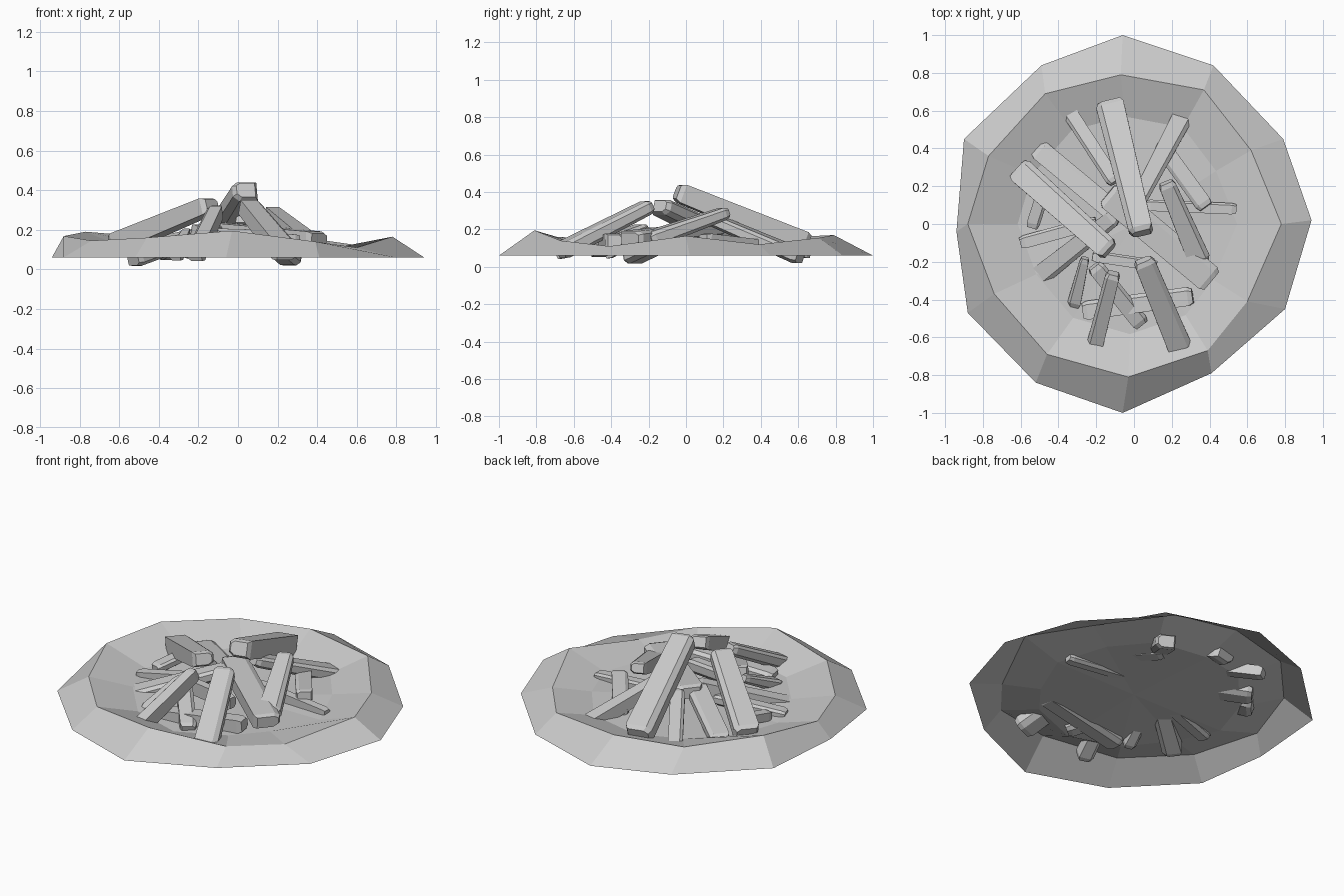
import bpy, bmesh
from mathutils import Vector


def make_object(name, bm):
    bmesh.ops.recalc_face_normals(bm, faces=bm.faces)
    me = bpy.data.meshes.new(name)
    bm.to_mesh(me)
    bm.free()
    ob = bpy.data.objects.new(name, me)
    bpy.context.collection.objects.link(ob)
    return ob


# Earth pit: irregular twelve-sided bank with a raised crest and sunken floor
outer = [(-.06, 1.0), (.42, .84), (.79, .45), (.94, .02), (.80, -.45), (.41, -.79),
         (-.06, -1.0), (-.52, -.84), (-.88, -.47), (-.94, -.04), (-.90, .45), (-.49, .84)]
crest = [(-.07, .79, .17), (.37, .71, .155), (.62, .39, .12), (.78, 0, .165),
         (.60, -.41, .11), (.39, -.67, .14), (-.03, -.81, .195), (-.46, -.69, .16),
         (-.74, -.37, .145), (-.88, 0, .168), (-.77, .36, .19), (-.47, .69, .165)]
bm = bmesh.new()
rings = [[bm.verts.new((x, y, .06)) for x, y in outer],
         [bm.verts.new(c) for c in crest],
         [bm.verts.new((x * .70, y * .72, .095 + .008 * (i % 3 - 1)))
          for i, (x, y, z) in enumerate(crest)]]
centre = bm.verts.new((0, 0, .085))
for i in range(12):
    j = (i + 1) % 12
    for a, b in zip(rings, rings[1:]):
        bm.faces.new((a[i], a[j], b[j], b[i]))
    bm.faces.new((rings[2][i], rings[2][j], centre))
make_object("earth_pit", bm)

# Split-log cross-section with one chamfered corner
SECTION = [(-.5, -.5), (.25, -.5), (.5, -.25), (.5, .3), (.3, .5), (-.5, .5)]


def log(name, a, b, width, height, taper=.85, flip=1):
    """Chunky log from a (inner end) to b (outer end)."""
    a, b = Vector(a), Vector(b)
    d = (b - a).normalized()
    side = d.cross(Vector((0, 0, 1))).normalized()
    up = side.cross(d)
    length = (b - a).length
    bm = bmesh.new()
    loops = []
    for t, s in ((0, .75 * taper), (.025 / length, taper), (1 - .025 / length, 1), (1, .8)):
        p = a.lerp(b, t)
        loops.append([bm.verts.new(p + side * u * flip * width * s + up * v * height * s)
                      for u, v in SECTION])
    n = len(SECTION)
    for l0, l1 in zip(loops, loops[1:]):
        for i in range(n):
            bm.faces.new((l0[i], l0[(i + 1) % n], l1[(i + 1) % n], l1[i]))
    bm.faces.new(loops[0])
    bm.faces.new(loops[-1])
    return make_object(name, bm)


# Upper logs leaning in towards the peak
leaning = [
    ((.04, -.05, .40), (-.13, .64, .12), .15, .12, .85),
    ((-.13, -.14, .325), (-.61, .29, .125), .14, .10, .85),
    ((.05, -.19, .325), (.25, -.67, .08), .13, .09, .85),
    ((-.11, -.26, .30), (-.22, -.69, .07), .09, .08, .85),
    ((.17, .22, .29), (.35, -.20, .14), .12, .09, .75),
    ((.02, .12, .26), (.28, .61, .05), .11, .08, .8),
    ((-.10, .22, .22), (-.38, .65, .07), .08, .06, 1.0),
]
# Lower logs lying on and partly sunk into the floor
lying = [
    ((-.14, .16, .20), (.41, -.30, .15), .15, .08, 1.0),
    ((.14, .42, .11), (.38, .09, .15), .09, .06, 1.0),
    ((.06, .10, .13), (.54, .08, .09), .06, .06, 1.0),
    ((-.10, .06, .19), (-.51, .40, .10), .11, .07, 1.0),
    ((-.47, .20, .14), (-.54, -.02, .11), .07, .05, 1.0),
    ((-.20, .01, .13), (-.60, -.10, .09), .07, .06, 1.0),
    ((-.10, .04, .20), (-.53, -.30, .05), .11, .08, .8),
    ((-.26, -.18, .19), (-.32, -.43, .07), .07, .07, .7),
    ((-.21, -.22, .20), (.04, -.53, .09), .09, .07, 1.0),
    ((.31, -.38, .14), (-.27, -.46, .09), .10, .08, 1.0),
    ((-.22, -.17, .17), (.12, -.22, .16), .06, .08, 1.0),
]
for label, logs in (("leaning_log", leaning), ("lying_log", lying)):
    for i, (a, b, w, h, t) in enumerate(logs):
        log(f"{label}_{i + 1}", a, b, w, h, t, 1 if i % 2 else -1)
